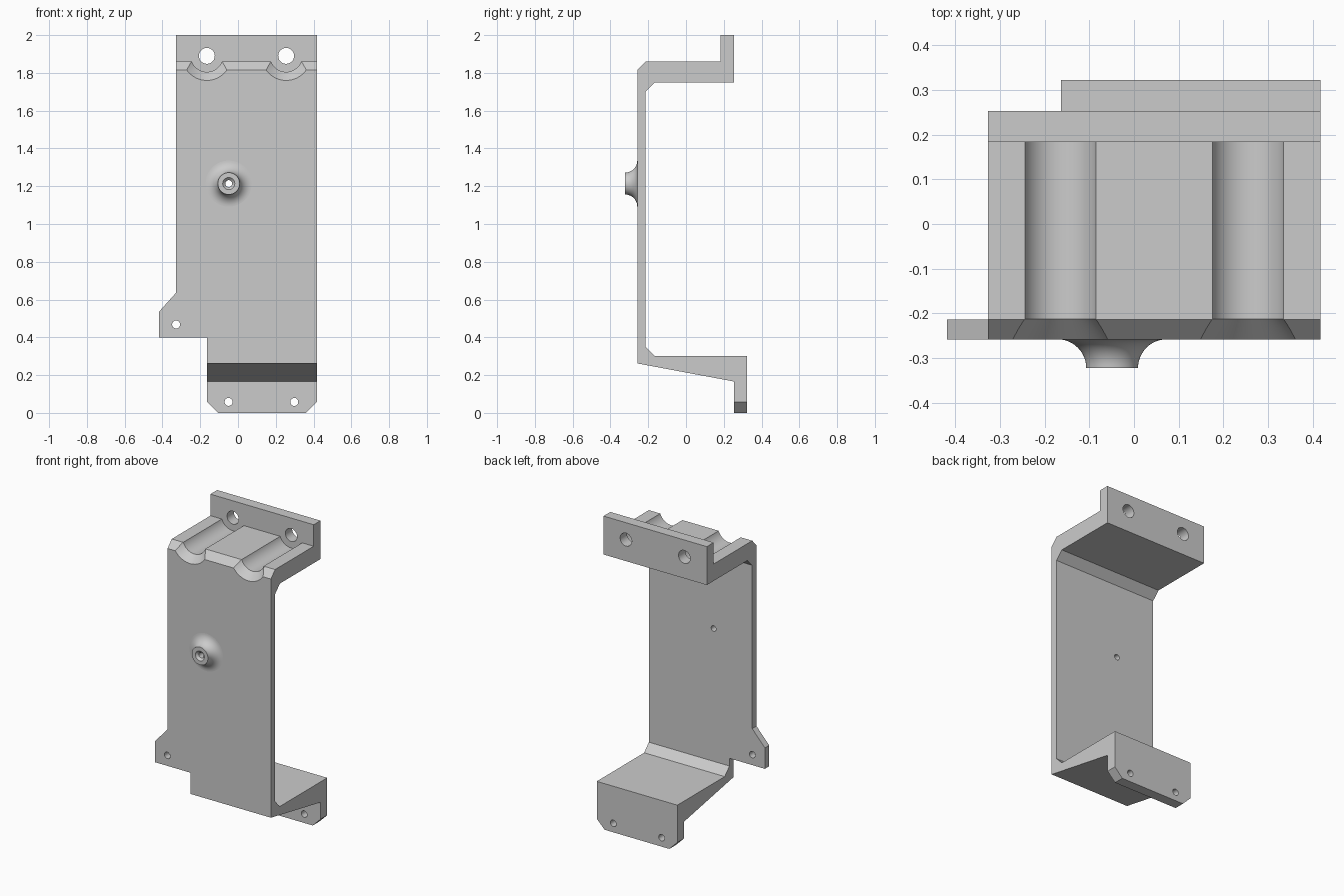
import bpy, bmesh, math
from mathutils import Vector, Matrix

cube = bpy.data.objects.get("Cube")
if cube:
    bpy.data.objects.remove(cube, do_unlink=True)

grey = bpy.data.materials.new("plain grey")
grey.use_nodes = True
colour = (0.6, 0.6, 0.6, 1)
grey.diffuse_color = colour
grey.node_tree.nodes["Principled BSDF"].inputs["Base Color"].default_value = colour


def make_object(name, bm):
    bmesh.ops.recalc_face_normals(bm, faces=bm.faces)
    mesh = bpy.data.meshes.new(name)
    bm.to_mesh(mesh)
    bm.free()
    mesh.materials.append(grey)
    obj = bpy.data.objects.new(name, mesh)
    bpy.context.collection.objects.link(obj)
    return obj


def prism(name, points, offset):
    """Extrude a closed outline of 3D points along an offset."""
    bm = bmesh.new()
    face = bm.faces.new([bm.verts.new(p) for p in points])
    ext = bmesh.ops.extrude_face_region(bm, geom=[face], use_keep_orig=True)
    moved = [g for g in ext["geom"] if isinstance(g, bmesh.types.BMVert)]
    bmesh.ops.translate(bm, verts=moved, vec=offset)
    return make_object(name, bm)


def lathe(name, x, z, profile, closed=False):
    """Revolve (radius, y) points about a front-to-back axis."""
    bm = bmesh.new()
    verts = [bm.verts.new((r, y, 0)) for r, y in profile]
    edges = [bm.edges.new(pair) for pair in zip(verts, verts[1:])]
    if closed:
        edges.append(bm.edges.new((verts[-1], verts[0])))
    bmesh.ops.spin(bm, geom=verts + edges, cent=(0, 0, 0), axis=(0, 1, 0),
                   angle=math.tau, steps=64)
    bmesh.ops.remove_doubles(bm, verts=bm.verts, dist=1e-5)
    bmesh.ops.transform(bm, matrix=Matrix.Translation((x, 0, z)), verts=bm.verts)
    return make_object(name, bm)


def boolean(target, tool, operation):
    mod = target.modifiers.new("cut", "BOOLEAN")
    mod.operation = operation
    mod.solver = "EXACT"
    mod.object = tool
    tool.hide_render = True
    bpy.context.view_layer.objects.active = target
    bpy.ops.object.modifier_apply(modifier=mod.name)
    bpy.data.objects.remove(tool, do_unlink=True)


FRONT, INNER, SHELF_BACK = -0.258, -0.214, 0.183
RIGHT, LEFT, STEP, TAB = -0.327, 0.417, -0.163, -0.418

# Bracket: bent side section, trimmed to the front outline
section = [(FRONT, 0.262), (FRONT, 1.815), (INNER, 1.86), (SHELF_BACK, 1.86),
           (SHELF_BACK, 2), (0.253, 2), (0.253, 1.75), (-0.165, 1.75),
           (INNER, 1.70), (INNER, 0.35), (-0.165, 0.30), (0.322, 0.30),
           (0.322, 0), (0.255, 0), (0.255, 0.166)]
bracket = prism("bracket", [(-0.6, y, z) for y, z in section], Vector((1.2, 0, 0)))

c = 0.057
outline = [(STEP + c, 0), (LEFT - c, 0), (LEFT, c), (LEFT, 2.1), (RIGHT, 2.1),
           (RIGHT, 0.637), (TAB, 0.536), (TAB, 0.40), (STEP, 0.40), (STEP, c)]
boolean(bracket, prism("outline_trim", [(x, -0.6, z) for x, z in outline],
                       Vector((0, 1.2, 0))), "INTERSECT")

# Shelf grooves with flared mouths, running into the upper flange holes
for x in (-0.165, 0.255):
    groove = [(0, -0.303), (0.175, -0.303), (0.085, -0.213), (0.085, SHELF_BACK),
              (0.042, SHELF_BACK), (0.042, 0.4), (0, 0.4)]
    boolean(bracket, lathe("groove_cutter", x, 1.89, groove), "DIFFERENCE")

# Small holes: lower flange pair, side tab, boss
BOSS_X, BOSS_Z, BORE = -0.049, 1.214, 0.018
for x, z, r in ((-0.05, 0.058, 0.021), (0.298, 0.058, 0.021),
                (-0.328, 0.468, 0.021), (BOSS_X, BOSS_Z, BORE)):
    drill = [(0, -0.5), (r, -0.5), (r, 0.5), (0, 0.5)]
    boolean(bracket, lathe("drill", x, z, drill), "DIFFERENCE")

# Boss with a concave flare and a countersunk bore
TIP, flare = -0.322, 0.064
profile = [(BORE, FRONT), (BORE, TIP + 0.014), (0.032, TIP)]
for i in range(13):
    a = i / 12 * math.pi / 2
    profile.append((0.058 + flare * (1 - math.cos(a)), TIP + flare * math.sin(a)))
boss = lathe("boss", BOSS_X, BOSS_Z, profile, closed=True)

# Smooth curved faces, keep crisp edges
for obj in (bracket, boss):
    bpy.ops.object.select_all(action="DESELECT")
    obj.select_set(True)
    bpy.context.view_layer.objects.active = obj
    bpy.ops.object.shade_smooth_by_angle(angle=math.radians(30))
